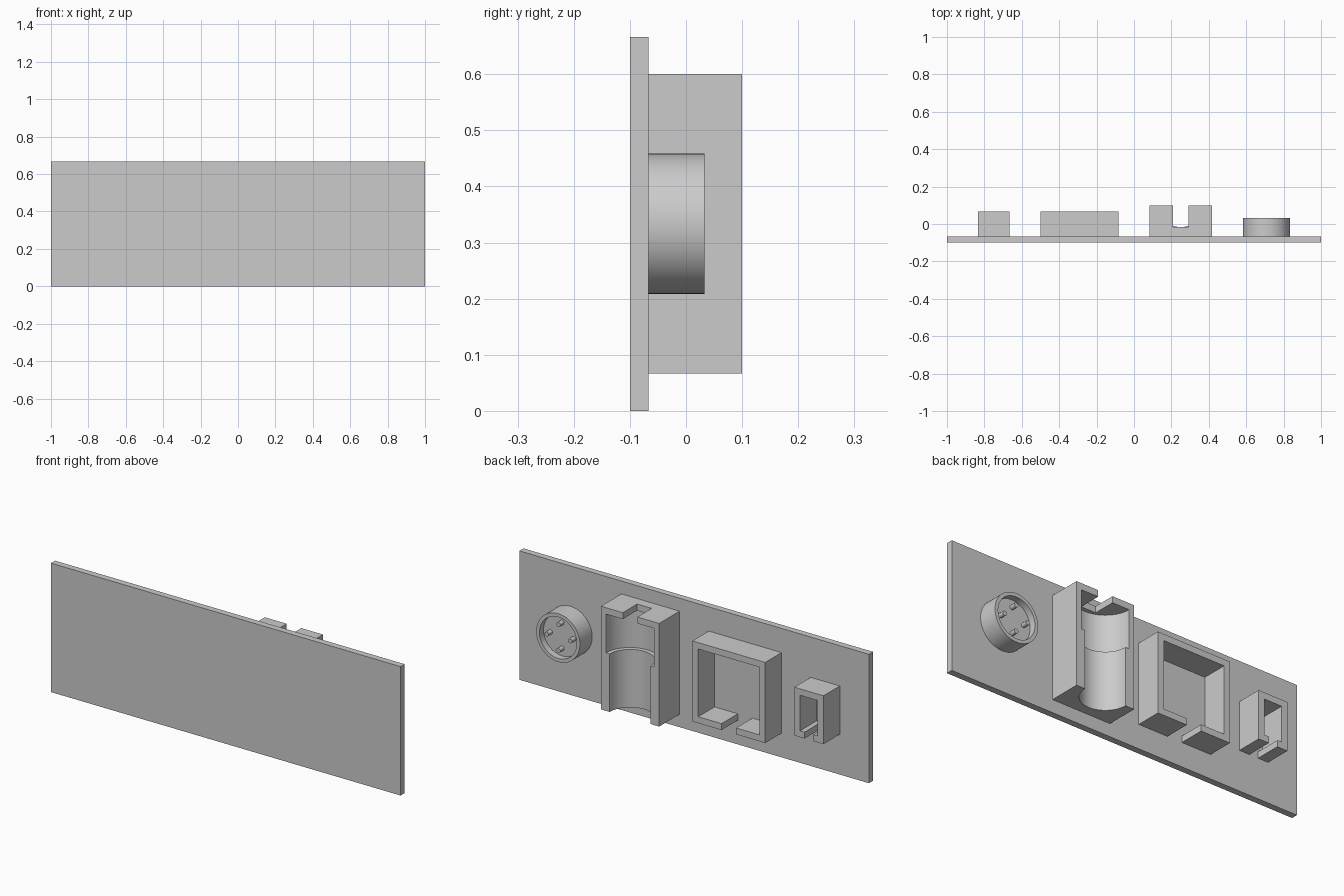
import bpy
import math

MM = 1 / 60                      # the panel is 120 mm wide = 2 units
BACK = -4                        # rear surface of the panel
MID = 20                         # mid height of the panel

if "Cube" in bpy.data.objects:
    bpy.data.objects.remove(bpy.data.objects["Cube"], do_unlink=True)

grey = bpy.data.materials.new("plain grey")
grey.use_nodes = True
grey.diffuse_color = (0.6, 0.6, 0.6, 1)
grey.node_tree.nodes["Principled BSDF"].inputs["Base Color"].default_value = grey.diffuse_color


def finish(name):
    obj = bpy.context.object
    obj.name = name
    obj.data.materials.clear()
    obj.data.materials.append(grey)
    bpy.ops.object.transform_apply(location=True, rotation=True, scale=True)
    return obj


def box(name, x, y, z):
    """Box from (low, high) ranges in mm."""
    spans = (x, y, z)
    bpy.ops.mesh.primitive_cube_add(size=1, location=[(a + b) / 2 * MM for a, b in spans])
    bpy.context.object.scale = [(b - a) * MM for a, b in spans]
    return finish(name)


def cylinder(name, radius, span, centre, axis, sides=64):
    """Cylinder along y (centre = x, z) or along z (centre = x, y)."""
    m = sum(span) / 2
    loc = (centre[0], m, centre[1]) if axis == "y" else (*centre, m)
    turn = (math.pi / 2, 0, 0) if axis == "y" else (0, 0, 0)
    bpy.ops.mesh.primitive_cylinder_add(vertices=sides, radius=radius * MM,
                                        depth=(span[1] - span[0]) * MM,
                                        location=[c * MM for c in loc], rotation=turn)
    return finish(name)


def cut(target, *cutters):
    for cutter in cutters:
        mod = target.modifiers.new("cut", "BOOLEAN")
        mod.operation, mod.solver, mod.object = "DIFFERENCE", "EXACT", cutter
        bpy.ops.object.select_all(action="DESELECT")
        target.select_set(True)
        bpy.context.view_layer.objects.active = target
        bpy.ops.object.modifier_apply(modifier=mod.name)
        bpy.data.objects.remove(cutter, do_unlink=True)


def smooth(obj):
    bpy.ops.object.select_all(action="DESELECT")
    obj.select_set(True)
    bpy.context.view_layer.objects.active = obj
    bpy.ops.object.shade_smooth_by_angle(angle=math.radians(30))


def frame(name, x, width, height, slot, wall=2, top=4):
    """Open rectangular frame with a cable slot in its lower wall."""
    w, h = width / 2, height / 2
    body = box(name, (x - w, x + w), (BACK, top), (MID - h, MID + h))
    cut(body,
        box("cavity", (x - w + wall, x + w - wall), (BACK - 1, top + 1),
            (MID - h + wall, MID + h - wall)),
        box("slot", (x - slot / 2, x + slot / 2), (BACK - 1, top + 1),
            (MID - h - 1, MID - h + wall + 1)))


# Flat front panel
box("panel", (-60, 60), (-6, BACK), (0, 40))

# Rectangular sockets
frame("large_frame", -17.5, 25, 25, 5)
frame("small_frame", -45, 10, 15, 3)

# Tall holder with a stepped half-round channel and a slotted cap
holder = box("holder", (5, 25), (BACK, 6), (4, 36))
cut(holder,
    cylinder("lower_bore", 7, (0, 23), (15, 6), "z"),
    cylinder("upper_bore", 8.3, (22, 34), (15, 6), "z"),
    box("cap_slot", (12.5, 17.5), (-1, 7), (33, 37)))
smooth(holder)

# Round connector with a recessed face and four pins
cx = 42.5
connector = cylinder("connector", 7.5, (BACK, 2), (cx, MID), "y")
cut(connector, cylinder("recess", 6.4, (0, 3), (cx, MID), "y"))
smooth(connector)
for i in range(4):
    a = i * math.pi / 2
    pin = cylinder(f"pin_{i + 1}", 0.7, (-0.5, 1.9),
                   (cx + 4 * math.cos(a), MID + 4 * math.sin(a)), "y", 24)
    smooth(pin)
